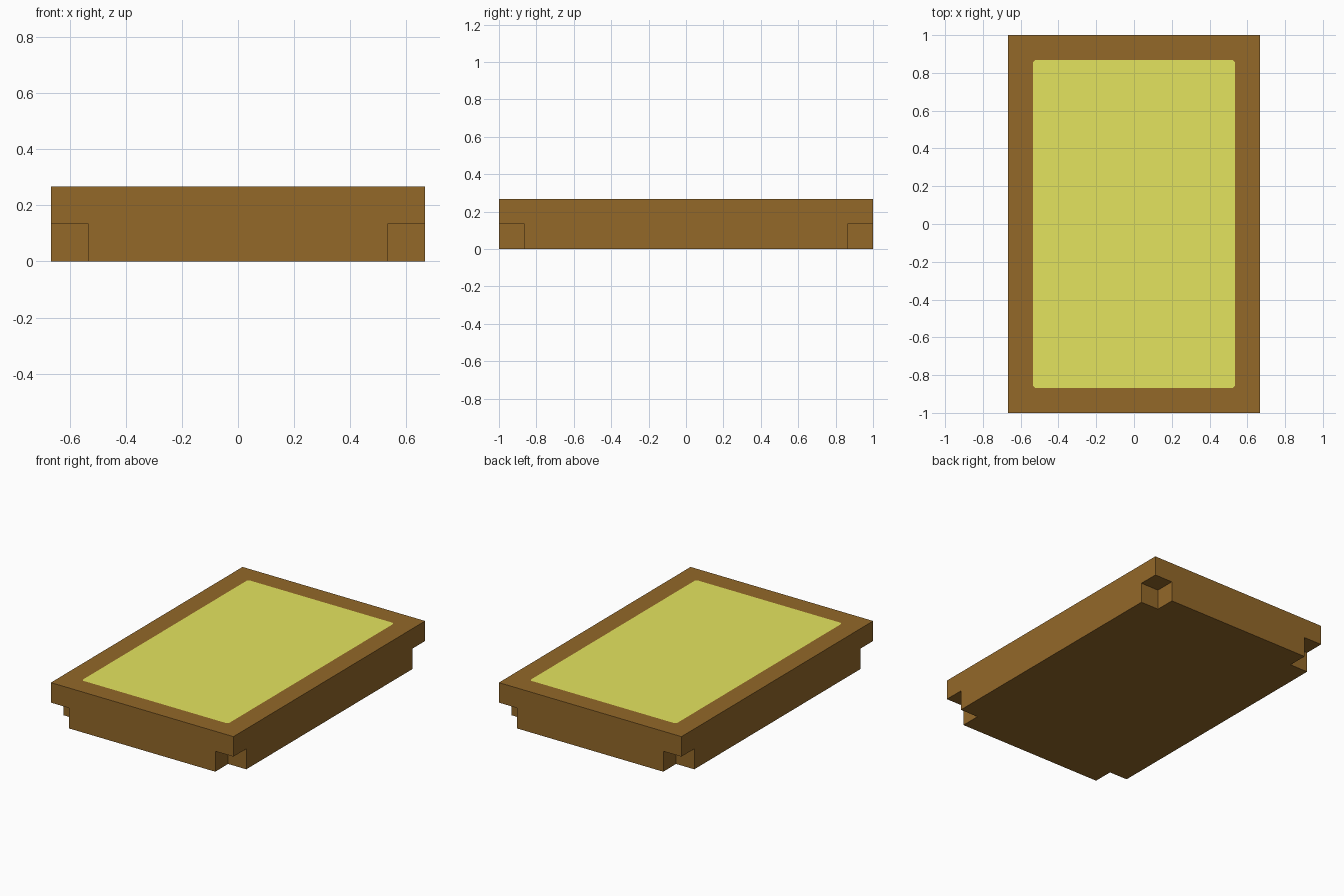
import bpy, bmesh

if "Cube" in bpy.data.objects:
    bpy.data.objects.remove(bpy.data.objects["Cube"])

X, Y, H = 0.667, 1.0, 0.267       # outer half sizes and height
NX, NY, NZ = 0.534, 0.866, 0.135  # where the corner notches begin
PX, PY, CLIP = 0.535, 0.868, 0.012  # top panel half sizes, clipped corners
CORNERS = [(1, 1), (-1, 1), (-1, -1), (1, -1)]


def material(name, color):
    m = bpy.data.materials.new(name)
    m.diffuse_color = (*color, 1)
    m.use_nodes = True
    m.node_tree.nodes["Principled BSDF"].inputs["Base Color"].default_value = m.diffuse_color
    return m


bm = bmesh.new()


def face(points, mat=0):
    f = bm.faces.new([bm.verts.new(p) for p in points])
    f.material_index = mat


def ring(corner_points):
    """Mirror one corner's points around all four corners, counter-clockwise."""
    out = []
    for sx, sy in CORNERS:
        pts = corner_points if sx * sy > 0 else corner_points[::-1]
        out += [(sx * x, sy * y) for x, y in pts]
    return out


def wall(points, z0, z1):
    for a, b in zip(points, points[1:] + points[:1]):
        face([(*a, z0), (*b, z0), (*b, z1), (*a, z1)])


# Lower body: cross-shaped plan with notched corners
cross = ring([(X, NY), (NX, NY), (NX, Y)])
face([(x, y, 0) for x, y in reversed(cross)])
wall(cross, 0, NZ)

# Upper body: plain outline, with ceilings over the notches
wall(ring([(X, NY), (X, Y), (NX, Y)]), NZ, H)
for sx, sy in CORNERS:
    face([(sx * x, sy * y, NZ) for x, y in [(NX, NY), (NX, Y), (X, Y), (X, NY)]])

# Top: coloured panel with clipped corners, flush inside a frame
panel = [(x, y, H) for x, y in ring([(PX, PY - CLIP), (PX - CLIP, PY)])]
outer = [(x, y, H) for x, y in ring([(X, Y)])]
face(panel, 1)
for i in range(4):
    j = (i + 1) % 4
    face([outer[i], panel[2 * i + 1], panel[2 * i]])
    face([outer[i], outer[j], panel[2 * j], panel[2 * i + 1]])

bmesh.ops.remove_doubles(bm, verts=bm.verts, dist=1e-5)
bmesh.ops.recalc_face_normals(bm, faces=bm.faces)
mesh = bpy.data.meshes.new("notched_tray")
bm.to_mesh(mesh)
bm.free()
mesh.materials.append(material("brown wood", (0.292, 0.138, 0.022)))
mesh.materials.append(material("yellow green panel", (0.775, 0.775, 0.114)))
bpy.context.collection.objects.link(bpy.data.objects.new("notched_tray", mesh))
